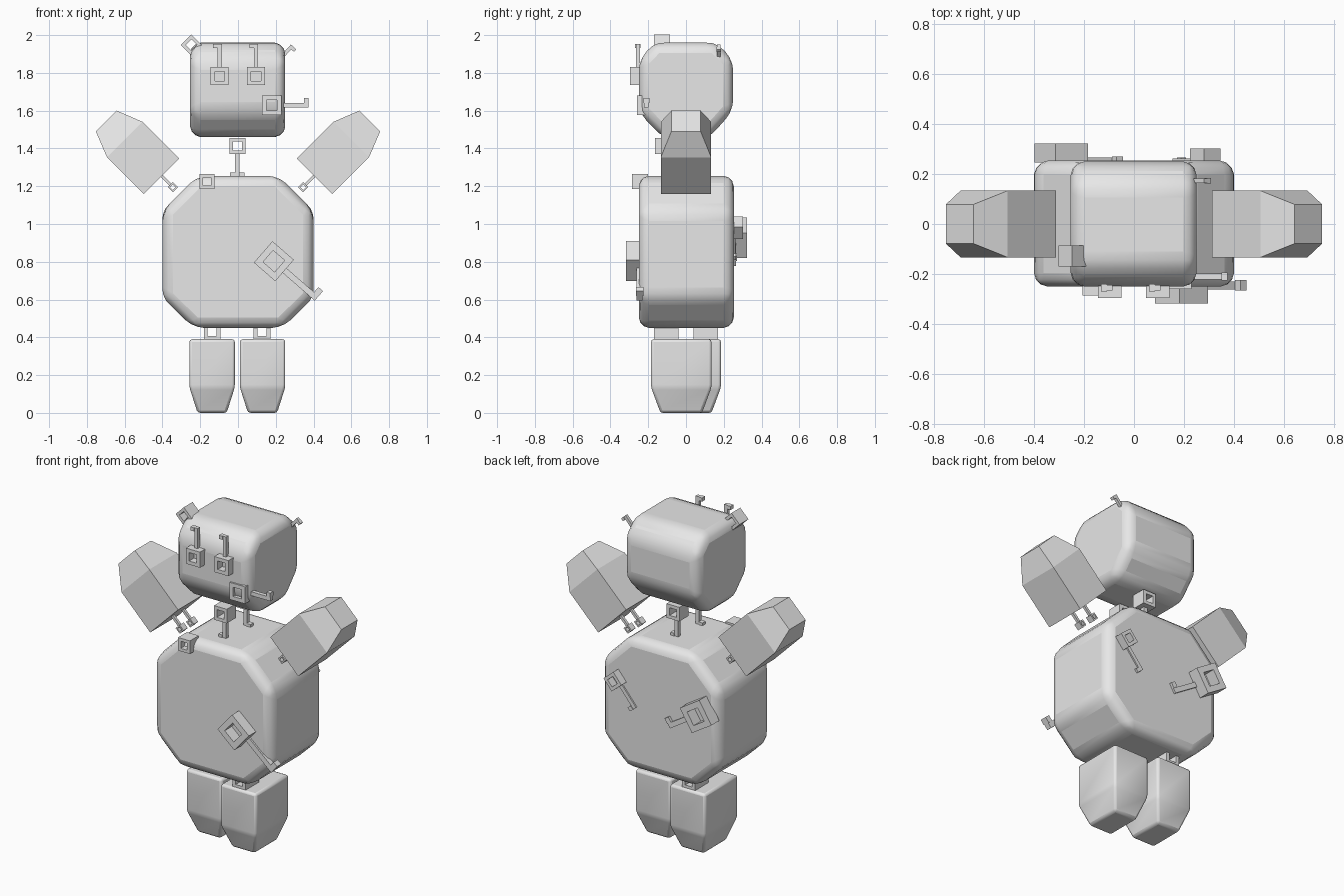
import bpy, bmesh, math
from mathutils import Vector

if "Cube" in bpy.data.objects:
    bpy.data.objects.remove(bpy.data.objects["Cube"])

grey = bpy.data.materials.new("light_grey")
grey.diffuse_color = (0.8, 0.8, 0.8, 1)
grey.use_nodes = True
grey.node_tree.nodes["Principled BSDF"].inputs["Base Color"].default_value = grey.diffuse_color


def finish(name, bm, bevel=0, segments=3):
    bmesh.ops.recalc_face_normals(bm, faces=bm.faces)
    me = bpy.data.meshes.new(name)
    bm.to_mesh(me)
    bm.free()
    me.materials.append(grey)
    ob = bpy.data.objects.new(name, me)
    bpy.context.collection.objects.link(ob)
    if bevel:
        mod = ob.modifiers.new("bevel", 'BEVEL')
        mod.width, mod.segments = bevel, segments
        mod.limit_method = 'NONE'
        bpy.ops.object.select_all(action='DESELECT')
        ob.select_set(True)
        bpy.context.view_layer.objects.active = ob
        bpy.ops.object.shade_smooth_by_angle(angle=math.radians(35))
    return ob


def loft(bm, loops):
    """Skin a stack of point loops and cap both ends."""
    rings = [[bm.verts.new(p) for p in loop] for loop in loops]
    for a, b in zip(rings, rings[1:]):
        n = len(a)
        for i in range(n):
            bm.faces.new((a[i], a[(i + 1) % n], b[(i + 1) % n], b[i]))
    bm.faces.new(rings[0])
    bm.faces.new(rings[-1])


def rect(cx, cy, z, hx, hy):
    return [(cx + sx * hx, cy + sy * hy, z)
            for sx, sy in ((-1, -1), (1, -1), (1, 1), (-1, 1))]


# Head: chamfered side profile with soft edges
profile = [(-.25, 1.87), (-.165, 1.96), (.16, 1.96), (.25, 1.87),
           (.25, 1.6), (.125, 1.46), (-.125, 1.46), (-.25, 1.59)]
bm = bmesh.new()
loft(bm, [[(x, y, z) for y, z in profile] for x in (-.253, .25)])
finish("head", bm, .055)

# Body: eight-sided front profile with soft edges
profile = [(.215, 1.255), (.4, 1.07), (.4, .61), (.235, .45),
           (-.235, .45), (-.4, .61), (-.4, 1.07), (-.215, 1.255)]
bm = bmesh.new()
loft(bm, [[(x, y, z) for x, z in profile] for y in (-.25, .253)])
finish("body", bm, .055)

# Legs: boxes tapering to the foot
for name, cx, cy in (("left_leg", -.137, .025), ("right_leg", .13, -.025)):
    bm = bmesh.new()
    loft(bm, [rect(cx, cy, 0, .077, .11), rect(cx, cy, .135, .12, .16),
              rect(cx, cy, .39, .12, .16)])
    finish(name, bm, .014, 2)

# Arms: raised at 45 degrees, blunt tapered tips
for name, s in (("left_arm", -1), ("right_arm", 1)):
    bm = bmesh.new()
    base = Vector((s * .405, 0, 1.2525))
    along, across = Vector((s, 0, 1)) / 2 ** .5, Vector((-s, 0, 1)) / 2 ** .5
    loft(bm, [[base + along * t + across * a + Vector((0, b, 0))
               for a, b, _ in rect(0, 0, 0, h, h)]
              for t, h in ((0, .133), (.275, .133), (.413, .078))])
    finish(name, bm)


def link(name, x, z, y0, y1, size, angle, rod=0, thick=.022, rod_y=0, bend=1,
         frame=True):
    """Square eyelet with an optional rod and bent tip, lying in the xz plane."""
    c, s = math.cos(math.radians(angle)), math.sin(math.radians(angle))

    def at(u, w, y):
        return (x + u * c - w * s, y, z + u * s + w * c)

    def bar(u0, u1, w0, w1, ya, yb):
        loft(bm, [[at(u, w, y) for u, w in
                   ((u0, w0), (u1, w0), (u1, w1), (u0, w1))] for y in (ya, yb)])

    bm = bmesh.new()
    if frame:
        h, k = size / 2, size * .27
        ring = [[bm.verts.new(at(u, w, y)) for u, w, _ in rect(0, 0, 0, r, r)]
                for r, y in ((h, y0), (h, y1), (k, y1), (k, y0))]
        for j in range(4):
            a, b = ring[j], ring[(j + 1) % 4]
            for i in range(4):
                n = (i + 1) % 4
                bm.faces.new((a[i], a[n], b[n], b[i]))
    if rod:
        t = thick / 2
        bar(size / 2, rod, -t, t, rod_y - t, rod_y + t)
        w0, w1 = sorted((bend * t, bend * thick * 1.6))
        bar(rod - thick, rod, w0, w1, rod_y - t * 1.3, rod_y + t * 1.3)
    finish(name, bm)


# Face links
link("left_eye", -.097, 1.783, -.296, -.245, .095, 90, .17, .022, -.255, 1)
link("right_eye", .095, 1.783, -.296, -.245, .095, 90, .17, .022, -.255, 1)
link("mouth", .178, 1.628, -.26, -.21, .104, 0, .196, .024, -.21, 1)
link("left_ear", -.247, 1.948, -.17, -.085, .078, 45)
link("right_ear", .22, 1.87, 0, 0, .02, 48, .1, .018, .173, -1, frame=False)

# Neck links
link("front_neck_link", -.003, 1.413, -.165, -.075, .086, -90, .165, .024, -.115, -1)
link("back_neck_link", -.003, 1.413, .04, .13, .086, -90, .165, .024, .085, 1)

# Hip links
link("left_hip_link", -.137, .43, .04, .17, .088, 0)
link("right_hip_link", .127, .43, -.17, -.04, .088, 0)

# Shoulder links, a pair on each side
for side, s in (("left", -1), ("right", 1)):
    for place, y in (("front", -.05), ("back", .05)):
        link(f"{side}_{place}_shoulder_link", s * .345, 1.195, y - .02, y + .02,
             .038, 90 - s * 45, .1, .016, y, s)

# Belly and back links
link("chest_link", -.165, 1.225, -.285, -.2, .08, 0)
link("belly_link", .19, .803, -.318, -.245, .15, -41, .3, .032, -.245, 1)
link("large_back_link", -.29, .928, .245, .322, .155, -32, .26, .03, .25, 1)
link("small_back_link", .285, .98, .245, .302, .086, -130, .19, .024, .25, 1)
